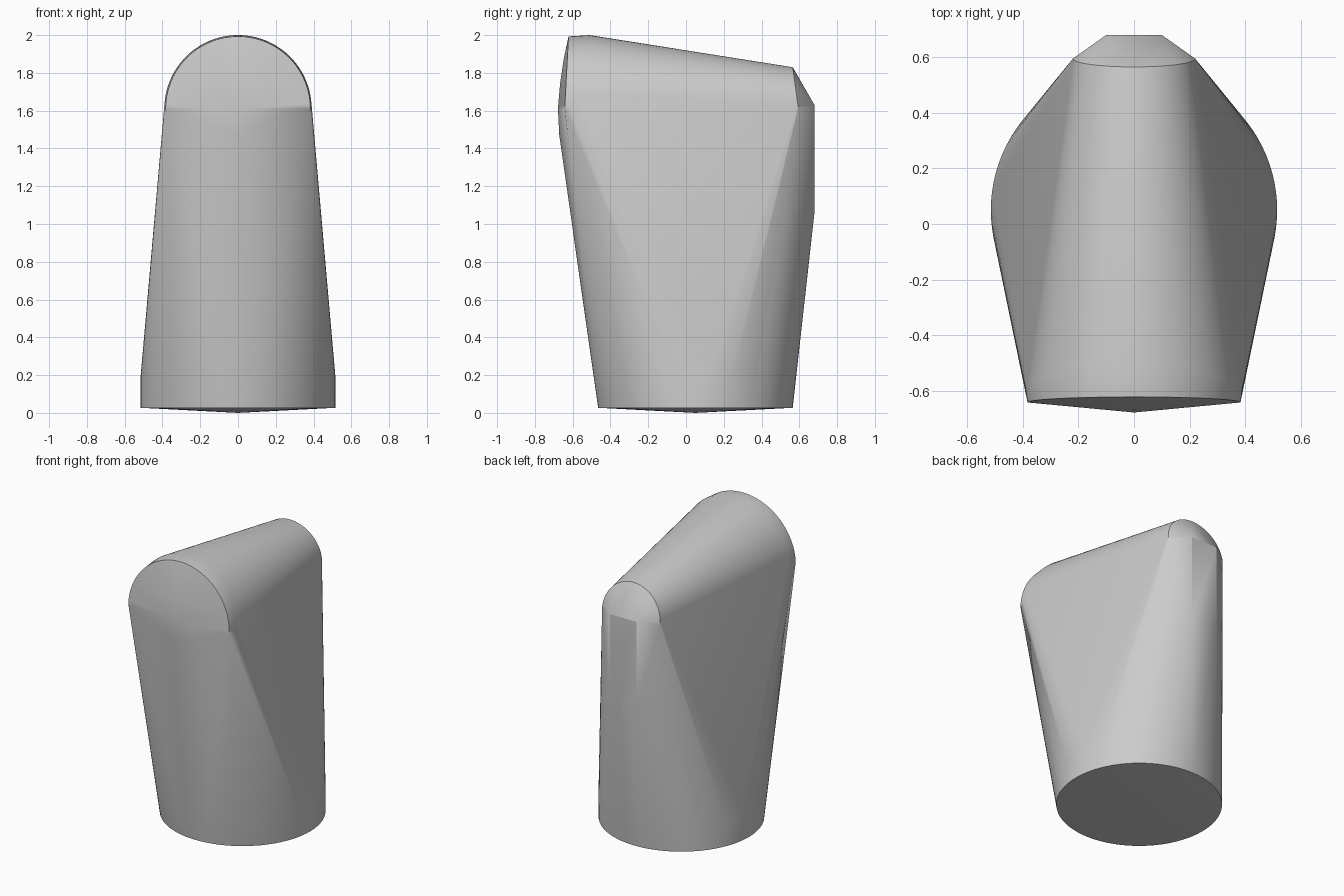
import bpy
import bmesh
from math import sin, cos, pi

cube = bpy.data.objects.get("Cube")
if cube:
    bpy.data.objects.remove(cube)

# Plain grey material
grey = bpy.data.materials.new("grey")
grey.use_nodes = True
colour = (0.6, 0.6, 0.6, 1)
grey.diffuse_color = colour
grey.node_tree.nodes["Principled BSDF"].inputs["Base Color"].default_value = colour

ARCH_Z = 1.61


def ring(z, radius, centre_y, n=96):
    """Horizontal circle."""
    return [(radius * cos(2 * pi * i / n), centre_y + radius * sin(2 * pi * i / n), z)
            for i in range(n)]


def arch(radius, y_top, y_side, n=48):
    """Upright half circle whose feet may lean away from its crown."""
    return [(radius * cos(pi * i / n),
             y_side + (y_top - y_side) * sin(pi * i / n),
             ARCH_Z + radius * sin(pi * i / n)) for i in range(n + 1)]


# Round foot with a very shallow conical underside
points = ring(0.027, 0.515, 0.05) + ring(0.2, 0.515, 0.05) + [(0, 0.05, 0)]

# Large front arch with a narrow rounded shoulder behind its rim
points += arch(0.383, -0.622, -0.642) + arch(0.39, -0.51, -0.6)

# Gently bulging front face
for y, z in [(-0.648, 1.87), (-0.667, 1.74), (-0.678, 1.61), (-0.671, 1.47)]:
    points.append((0, y, z))

# Small back arch
points += arch(0.22, 0.565, 0.595)

# Narrow flat plate down the back
for x in (-0.1, 0.1):
    points += [(x, 0.68, 1.63), (x, 0.68, 1.06)]

# Stretch one skin over all the sections
bm = bmesh.new()
for p in points:
    bm.verts.new(p)
result = bmesh.ops.convex_hull(bm, input=bm.verts)
unused = {g for g in result["geom_interior"] + result["geom_unused"]
          if isinstance(g, bmesh.types.BMVert)}
bmesh.ops.delete(bm, geom=list(unused), context='VERTS')
bmesh.ops.dissolve_limit(bm, angle_limit=0.002, verts=bm.verts, edges=bm.edges)
bmesh.ops.recalc_face_normals(bm, faces=bm.faces)

mesh = bpy.data.meshes.new("tapered_body")
bm.to_mesh(mesh)
bm.free()
mesh.materials.append(grey)
body = bpy.data.objects.new("tapered_body", mesh)
bpy.context.collection.objects.link(body)

bpy.context.view_layer.objects.active = body
body.select_set(True)
bpy.ops.object.shade_smooth_by_angle(angle=pi / 7)
